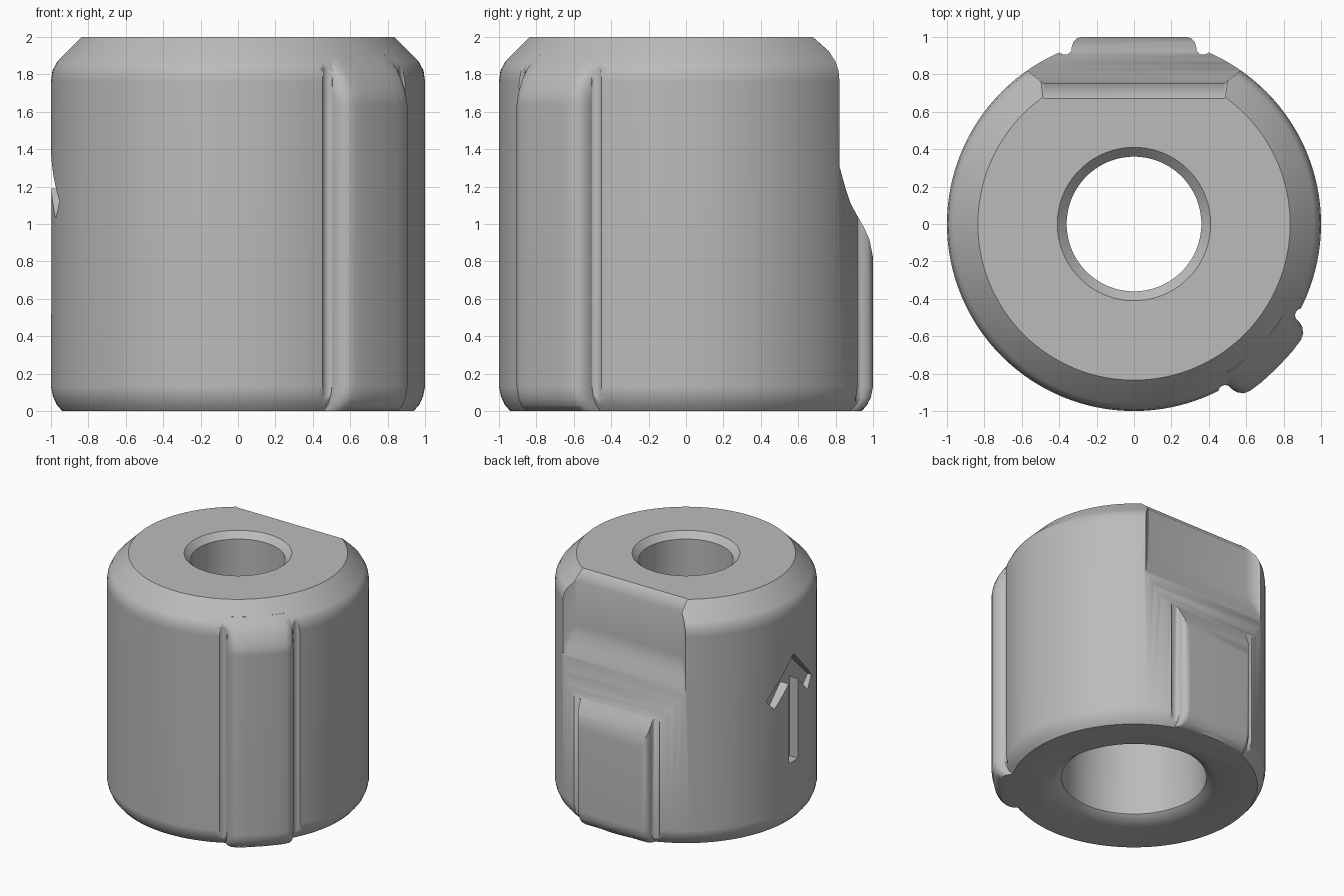
import bpy, bmesh, math
from mathutils import Matrix, Vector

cube = bpy.data.objects.get("Cube")
if cube:
    bpy.data.objects.remove(cube, do_unlink=True)

grey = bpy.data.materials.new("plain grey")
grey.use_nodes = True
grey.diffuse_color = (0.5, 0.5, 0.5, 1)
grey.node_tree.nodes["Principled BSDF"].inputs["Base Color"].default_value = grey.diffuse_color


def loft(name, rings, closed=False):
    """Skin equal rings of points; cap the ends unless the rings close on themselves."""
    bm = bmesh.new()
    rows = [[bm.verts.new(p) for p in ring] for ring in rings]
    n = len(rows[0])
    pairs = list(zip(rows, rows[1:])) + ([(rows[-1], rows[0])] if closed else [])
    for a, b in pairs:
        for i in range(n):
            j = (i + 1) % n
            bm.faces.new((a[i], a[j], b[j], b[i]))
    if not closed:
        bm.faces.new(rows[0])
        bm.faces.new(rows[-1])
    bmesh.ops.recalc_face_normals(bm, faces=bm.faces)
    mesh = bpy.data.meshes.new(name)
    bm.to_mesh(mesh)
    bm.free()
    mesh.materials.append(grey)
    obj = bpy.data.objects.new(name, mesh)
    bpy.context.collection.objects.link(obj)
    return obj


def combine(target, tool, operation):
    mod = target.modifiers.new(tool.name, 'BOOLEAN')
    mod.operation, mod.solver, mod.object = operation, 'EXACT', tool
    tool.hide_render = True
    bpy.context.view_layer.objects.active = target
    bpy.ops.object.modifier_apply(modifier=mod.name)
    bpy.data.objects.remove(tool, do_unlink=True)


def mirrored(half):
    return half + [(-t, u) for t, u in reversed(half) if t > 0]


def rib(name, half, levels, angle):
    """Upright rib: (tangent, outward) outline moved inward by each level's inset."""
    turn = Matrix.Rotation(math.radians(angle), 3, 'Z')
    return loft(name, [[turn @ Vector((u - inset, t, z)) for t, u in mirrored(half)]
                       for z, inset in levels])


def groove(t, u, radius, angle):
    turn = Matrix.Rotation(math.radians(angle), 3, 'Z')
    ring = [(u + radius * math.cos(a), t + radius * math.sin(a))
            for a in (math.tau * i / 20 for i in range(20))]
    return loft("groove_cutter", [[turn @ Vector((x, y, z)) for x, y in ring]
                                  for z in (-0.1, 1.9)])


# Turned body with a stepped bore
profile = [(.637, 0), (.94, 0), (.97, .035), (.99, .08), (1, .13), (1, 1.76),
           (.992, 1.82), (.965, 1.87), (.835, 2), (.41, 2), (.36, 1.95),
           (.36, 1.2), (.5, 1.2), (.553, .32), (.553, .07)]
SEG = 128
body = loft("keyed_sleeve", [[(r * math.cos(a), r * math.sin(a), z) for r, z in profile]
                             for a in (math.tau * i / SEG for i in range(SEG))], True)

# Grooves beside both ribs
KEY, PAD = -45, 90
for side in (-1, 1):
    combine(body, groove(side * .29, .98, .037, KEY), 'DIFFERENCE')
    combine(body, groove(side * .37, .945, .04, PAD), 'DIFFERENCE')

# Corner key and back pad
foot = [(0, .07), (.03, .035), (.07, .012), (.13, 0)]
key_half = [(0, 1.085), (.12, 1.08), (.19, 1.07), (.225, 1.055), (.247, 1.025),
            (.255, .99), (.255, .8)]
key_top = [(1.64, 0), (1.7, .012), (1.77, .04), (1.83, .08), (1.9, .15)]
combine(body, rib("corner_key", key_half, foot + key_top, KEY), 'UNION')
pad_half = [(0, 1), (.28, 1), (.305, .993), (.325, .972), (.333, .945), (.333, .8)]
combine(body, rib("back_pad", pad_half, foot + [(1.3, 0)], PAD), 'UNION')

# Flat pocket above the pad, with flared sides and a curved ramp
ramp = [(.62, 2.05), (.75, 1.92), (.75, 1.56), (.762, 1.47), (.79, 1.4), (.82, 1.31),
        (.85, 1.2), (.88, 1.11), (.915, 1.045), (.95, .985), (.98, .92), (1, .82), (1.05, .7)]


def pocket_half_width(y):
    return .48 + 1.28 * max(0, y - .75)


outer = 1.2
wide = pocket_half_width(outer)
rings = []
for y, z in ramp:
    w = pocket_half_width(y)
    rings.append([(-w, y, z), (w, y, z), (wide, outer, z), (-wide, outer, z)])
combine(body, loft("pocket_cutter", rings), 'DIFFERENCE')

# Engraved arrow on the right side
arrow = mirrored([(0, 1.42), (.3, 1.12), (.22, 1.03), (.06, 1.19), (.06, .52)])
combine(body, loft("arrow_cutter", [[(x, y, z) for y, z in arrow] for x in (-.92, -1.2)]),
        'DIFFERENCE')

# Smooth shading with crisp edges
bpy.ops.object.select_all(action='DESELECT')
body.select_set(True)
bpy.context.view_layer.objects.active = body
bpy.ops.object.shade_smooth_by_angle(angle=math.radians(42))
weighted = body.modifiers.new("even_shading", 'WEIGHTED_NORMAL')
weighted.keep_sharp = True
